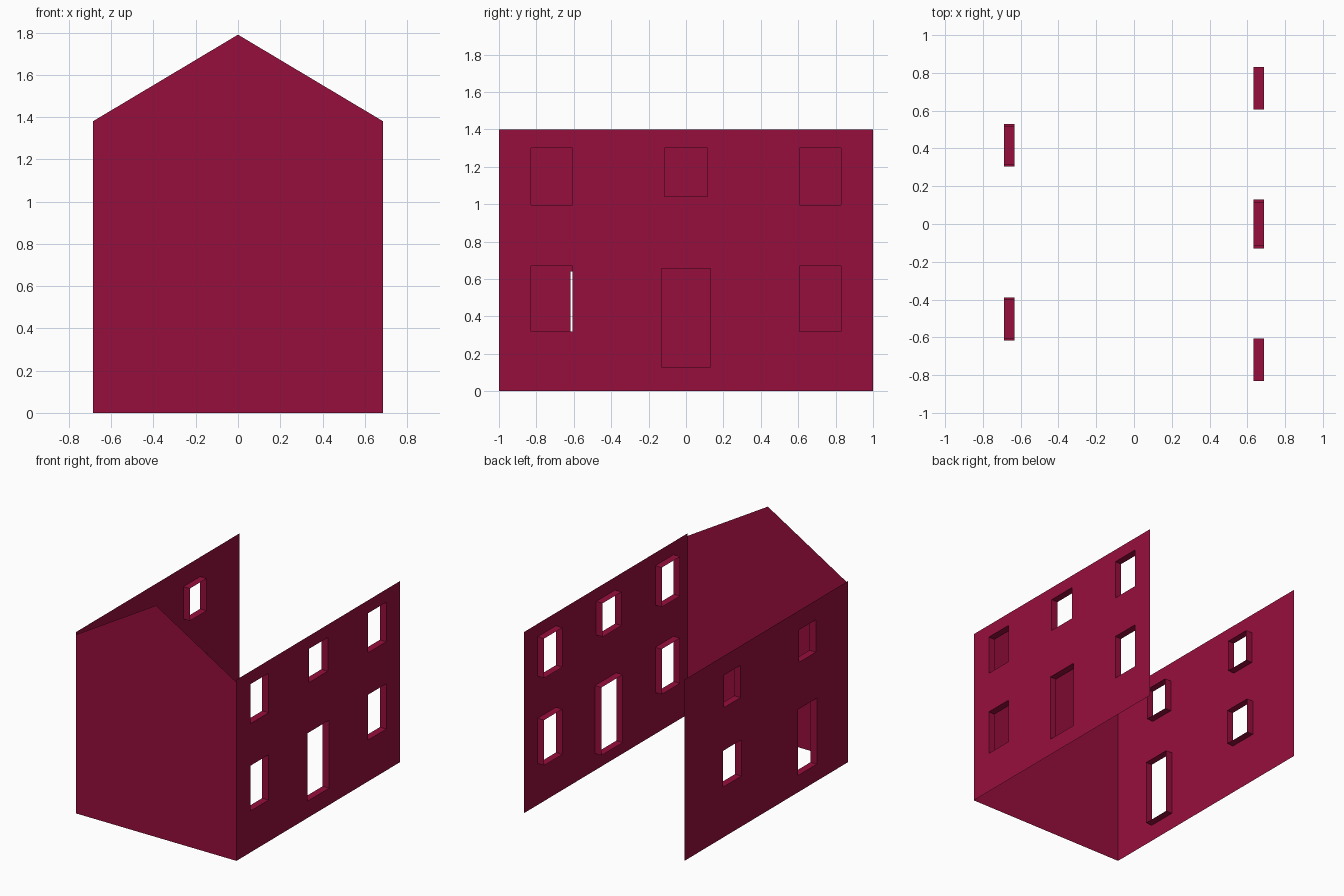
import bpy

if "Cube" in bpy.data.objects:
    bpy.data.objects.remove(bpy.data.objects["Cube"])

W, D, H = 0.687, 1.0, 1.40      # half width, half depth, side wall height
EAVE, PEAK = 1.38, 1.79         # gable heights
REVEAL = 0.055                  # depth of window and door linings

crimson = bpy.data.materials.new("crimson")
crimson.diffuse_color = (0.31, 0.0045, 0.046, 1)
crimson.use_nodes = True
crimson.node_tree.nodes["Principled BSDF"].inputs["Base Color"].default_value = crimson.diffuse_color


def make(name, verts, faces):
    me = bpy.data.meshes.new(name)
    me.from_pydata(verts, [], faces)
    me.materials.append(crimson)
    me.validate()
    ob = bpy.data.objects.new(name, me)
    bpy.context.collection.objects.link(ob)
    return ob


def side_wall(name, side, holes):
    """Sheet wall at x = side * W with openings (y0, y1, z0, z1)."""
    x = side * W
    ys = sorted({-D, D} | {v for h in holes for v in h[:2]})
    zs = sorted({0.0, H} | {v for h in holes for v in h[2:]})
    verts = [(x, y, z) for y in ys for z in zs]
    n, faces = len(zs), []
    for i in range(len(ys) - 1):
        for j in range(n - 1):
            cy, cz = (ys[i] + ys[i + 1]) / 2, (zs[j] + zs[j + 1]) / 2
            if any(a < cy < b and c < cz < d for a, b, c, d in holes):
                continue
            f = [i * n + j, (i + 1) * n + j, (i + 1) * n + j + 1, i * n + j + 1]
            faces.append(f if side > 0 else f[::-1])
    make(name + "_wall", verts, faces)

    # Linings running inward from each opening
    verts, faces = [], []
    for a, b, c, d in holes:
        k = len(verts)
        for px in (x, x - side * REVEAL):
            verts += [(px, a, c), (px, b, c), (px, b, d), (px, a, d)]
        for e in range(4):
            g = (e + 1) % 4
            f = [k + e, k + g, k + 4 + g, k + 4 + e]
            faces.append(f if side > 0 else f[::-1])
    make(name + "_opening_linings", verts, faces)


# Right wall: mirrored window columns, small centre window, door
right = [(-0.115, 0.115, 1.04, 1.30), (-0.13, 0.13, 0.13, 0.655)]
for z0, z1 in ((0.995, 1.30), (0.32, 0.67)):
    right += [(-0.83, -0.607, z0, z1), (0.607, 0.83, z0, z1)]
side_wall("right", 1, right)

# Left wall: two windows above, one window and a door below
left = [(0.315, 0.52, 1.0, 1.25), (0.305, 0.53, 0.39, 0.67),
        (-0.605, -0.40, 1.0, 1.25), (-0.617, -0.388, 0.13, 0.64)]
side_wall("left", -1, left)

# Front gable sheet
make("front_gable",
     [(-W, -D, 0), (W, -D, 0), (W, -D, EAVE), (0, -D, PEAK), (-W, -D, EAVE)],
     [(0, 1, 2, 3, 4)])
